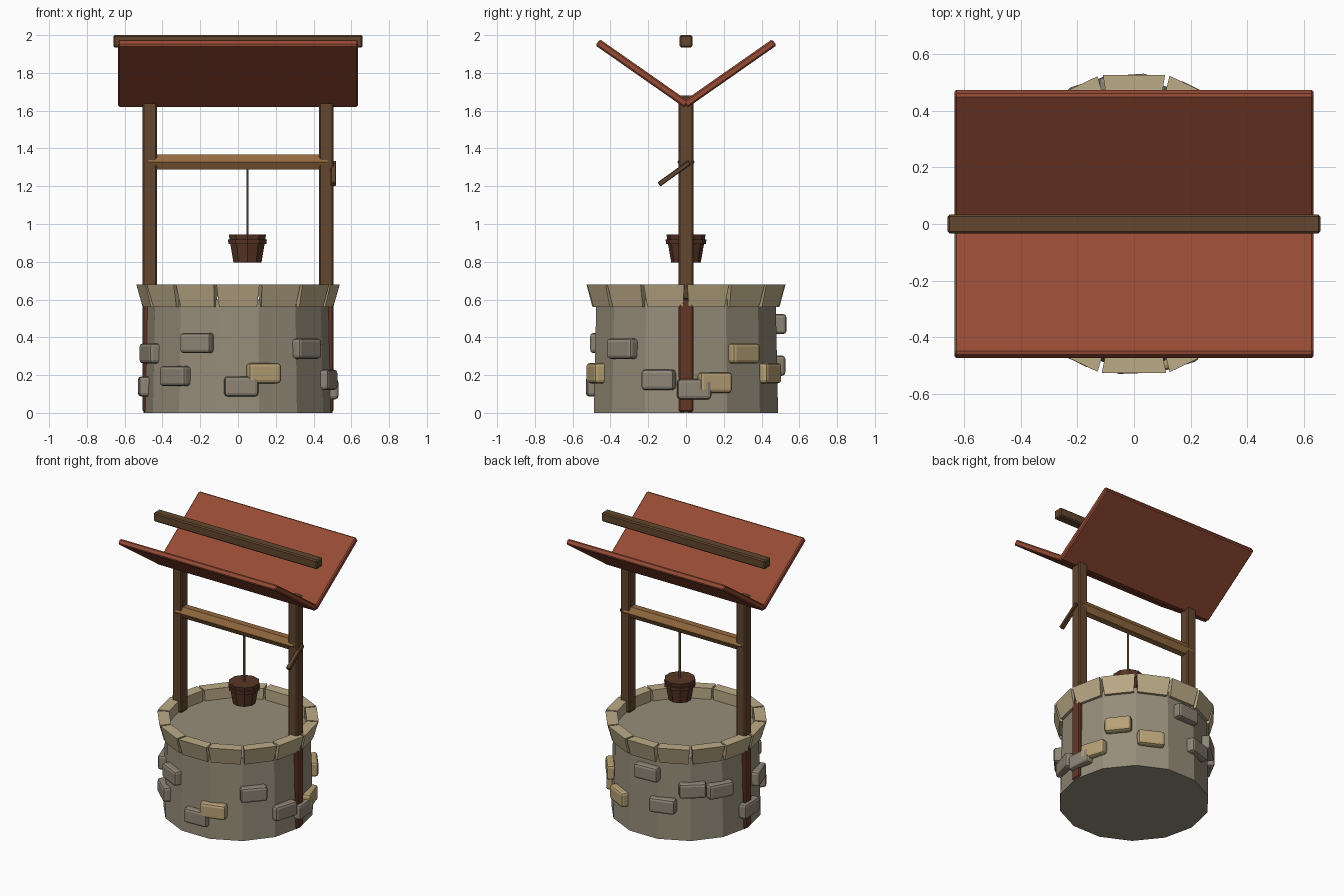
import bpy, bmesh, math, random
from mathutils import Matrix, Vector

if "Cube" in bpy.data.objects:
    bpy.data.objects.remove(bpy.data.objects["Cube"])

random.seed(4)


def mat(name, r, g, b):
    m = bpy.data.materials.new(name)
    lin = [((c / 255 + 0.055) / 1.055) ** 2.4 for c in (r, g, b)]
    m.diffuse_color = (*lin, 1)
    m.use_nodes = True
    m.node_tree.nodes["Principled BSDF"].inputs["Base Color"].default_value = m.diffuse_color
    return m


WALL = mat("wall_grey", 150, 141, 122)
GREY = mat("stone_grey", 142, 133, 118)
TAN = mat("stone_tan", 184, 162, 118)
RIM = mat("rim_sand", 188, 171, 135)
ROOF = mat("roof_red", 150, 75, 53)
WOOD = mat("wood_brown", 98, 70, 46)
DARK = mat("wood_red_brown", 100, 55, 39)
BAR = mat("wood_light", 148, 107, 63)
BUCKET = mat("bucket_brown", 88, 53, 38)
ROPE = mat("rope_tan", 135, 112, 80)


def finish(bm, name, material, bevel=0, segments=1):
    bmesh.ops.recalc_face_normals(bm, faces=bm.faces)
    me = bpy.data.meshes.new(name)
    bm.to_mesh(me)
    bm.free()
    me.materials.append(material)
    ob = bpy.data.objects.new(name, me)
    bpy.context.collection.objects.link(ob)
    if bevel:
        b = ob.modifiers.new("bevel", "BEVEL")
        b.width, b.segments = bevel, segments
    return ob


def box(name, size, loc, material, rot=None, bevel=0.008, segments=1):
    bm = bmesh.new()
    bmesh.ops.create_cube(bm, size=1)
    m = Matrix.Translation(loc) @ (rot or Matrix()) @ Matrix.Diagonal((*size, 1))
    bm.transform(m)
    return finish(bm, name, material, bevel, segments)


def cone(name, sides, r0, r1, z0, z1, material, x=0, turn=0):
    bm = bmesh.new()
    bmesh.ops.create_cone(bm, cap_ends=True, segments=sides, radius1=r0, radius2=r1, depth=z1 - z0)
    bm.transform(Matrix.Translation((x, 0, (z0 + z1) / 2)) @ Matrix.Rotation(turn, 4, "Z"))
    return finish(bm, name, material)


def around(a, r, z):
    """Point at angle a, counted from the front towards +x."""
    return Vector((r * math.sin(a), -r * math.cos(a), z))


# Well wall, a solid 14-sided drum with a corner facing front
N = 14
cone("well_wall", N, 0.5, 0.487, 0, 0.6, WALL, turn=math.pi / 2)

# Rim of flared wedge stones
for i in range(N):
    mid = 2 * math.pi * i / N
    half = math.pi / N
    bm = bmesh.new()
    rings = []
    for z, inner, outer, gap in ((0.56, 0.45, 0.495, 0.022), (0.68, 0.45, 0.527, 0.01)):
        h0, h1 = half - gap, half - gap - random.uniform(0, 0.01)
        corners = ((inner, -h0), (outer, -h1), (outer, h1), (inner, h0))
        rings.append([bm.verts.new(around(mid + h, r / math.cos(h), z)) for r, h in corners])
    low, high = rings
    bm.faces.new(low)
    bm.faces.new(high)
    for k in range(4):
        j = (k + 1) % 4
        bm.faces.new((low[k], low[j], high[j], high[k]))
    finish(bm, "rim_stone", RIM)

# Raised wall stones: angle in degrees, height
grey_stones = [(-26, .37), (-42, .195), (2, .14), (47, .34), (73, .175), (95, .125),
               (-70, .315), (-88, .14), (-118, .35), (-140, .37), (-163, .25), (184, .47)]
tan_stones = [(16, .21), (108, .16), (128, .315), (153, .21)]
for stones, material, label in ((grey_stones, GREY, "grey"), (tan_stones, TAN, "tan")):
    for deg, z in stones:
        a = math.radians(deg)
        box(label + "_wall_stone", (0.18, 0.09, 0.107), around(a, 0.483, z), material,
            Matrix.Rotation(a, 4, "Z"), 0.018, 2)

# Posts, with a redder foot set against the wall
for s in (-1, 1):
    box("post", (0.075, 0.078, 1.08), (s * 0.467, 0, 1.14), WOOD)
    box("post_foot", (0.075, 0.078, 0.6), (s * 0.467, 0, 0.305), DARK)

# Roof panels rising outwards, and the ridge beam above them
for s in (-1, 1):
    box("roof_panel", (1.27, 0.575, 0.04), (0, s * 0.232, 1.797), ROOF,
        Matrix.Rotation(s * math.atan2(0.325, 0.465), 4, "X"))
box("ridge_beam", (1.32, 0.068, 0.066), (0, 0, 1.967), WOOD)

# Hexagonal winding bar
bm = bmesh.new()
bmesh.ops.create_cone(bm, cap_ends=True, segments=6, radius1=0.046, radius2=0.046, depth=0.95)
bm.transform(Matrix.Translation((0, 0, 1.328)) @ Matrix.Rotation(math.pi / 2, 4, "Y"))
finish(bm, "winding_bar", BAR)

# Crank on the right post
box("crank", (0.03, 0.2, 0.026), (0.505, -0.062, 1.268), WOOD,
    Matrix.Rotation(math.atan2(0.115, 0.16), 4, "X"), 0.004)

# Bucket with a raised band, and the rope it hangs from
cone("bucket", 10, 0.078, 0.104, 0.795, 0.945, BUCKET, x=0.05)
cone("bucket_band", 10, 0.106, 0.108, 0.895, 0.918, BUCKET, x=0.05)
cone("rope", 6, 0.007, 0.007, 0.94, 1.32, ROPE, x=0.05)
